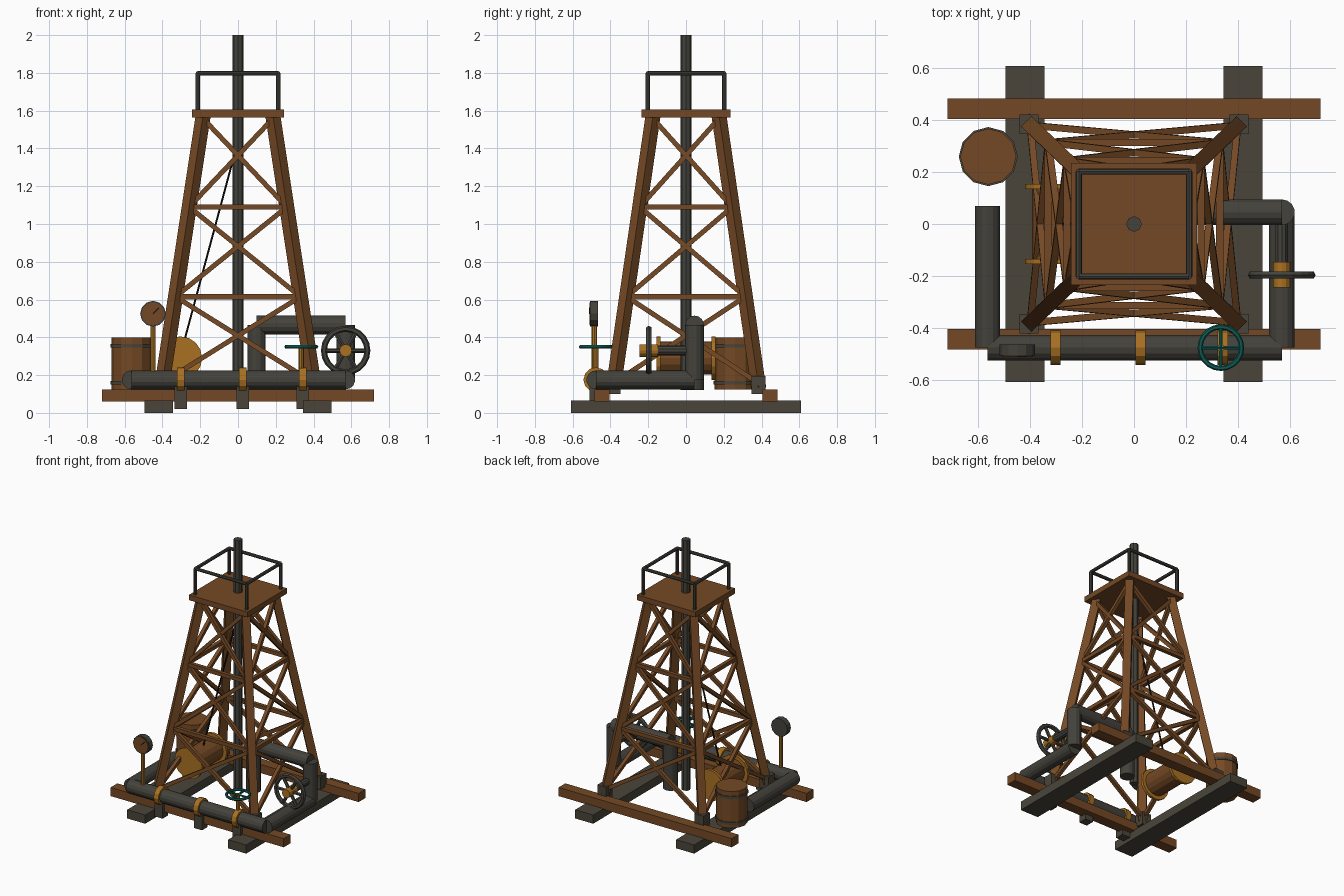
import bpy, bmesh, math
from mathutils import Vector, Matrix

if "Cube" in bpy.data.objects:
    bpy.data.objects.remove(bpy.data.objects["Cube"])


def mat(name, rgb):
    m = bpy.data.materials.new(name)
    m.diffuse_color = (*rgb, 1)
    m.use_nodes = True
    m.node_tree.nodes["Principled BSDF"].inputs["Base Color"].default_value = m.diffuse_color
    return m


WOOD = mat("brown wood", (0.175, 0.066, 0.018))
STONE = mat("dark skid grey", (0.068, 0.060, 0.042))
IRON = mat("pipe iron", (0.056, 0.054, 0.044))
BRASS = mat("brass", (0.40, 0.165, 0.016))
TEAL = mat("teal paint", (0.004, 0.105, 0.088))
BLACK = mat("black cable", (0.012, 0.011, 0.009))


def finish(bm, name, material):
    me = bpy.data.meshes.new(name)
    bmesh.ops.recalc_face_normals(bm, faces=bm.faces[:])
    bm.to_mesh(me)
    bm.free()
    ob = bpy.data.objects.new(name, me)
    me.materials.append(material)
    bpy.context.collection.objects.link(ob)
    return ob


def box(name, lo, hi, material):
    lo, hi = Vector(lo), Vector(hi)
    bm = bmesh.new()
    bmesh.ops.create_cube(bm, size=1, matrix=Matrix.Translation((lo + hi) / 2)
                          @ Matrix.Diagonal((*(hi - lo), 1)))
    return finish(bm, name, material)


def frame(a, b, side):
    """Matrix at the middle of a-b with local z along it and local x close to side."""
    z = (b - a).normalized()
    y = z.cross(Vector(side)).normalized()
    x = y.cross(z)
    m = Matrix((x, y, z)).transposed().to_4x4()
    m.translation = (a + b) / 2
    return m


def bar(name, a, b, w, side, material):
    a, b = Vector(a), Vector(b)
    bm = bmesh.new()
    bmesh.ops.create_cube(bm, size=1, matrix=frame(a, b, side)
                          @ Matrix.Diagonal((w, w, (b - a).length, 1)))
    return finish(bm, name, material)


def rod(name, a, b, r, material, n=12):
    a, b = Vector(a), Vector(b)
    side = (1, 0, 0) if abs((b - a).normalized().x) < 0.9 else (0, 1, 0)
    bm = bmesh.new()
    bmesh.ops.create_cone(bm, cap_ends=True, segments=n, radius1=r, radius2=r,
                          depth=(b - a).length, matrix=frame(a, b, side))
    return finish(bm, name, material)


def handwheel(name, c, axis, r, tube, spokes, material):
    """Torus rim with spokes, turning about the given axis."""
    c, axis = Vector(c), Vector(axis)
    m = frame(c - axis, c + axis, (1, 0, 0))
    bpy.ops.mesh.primitive_torus_add(major_radius=r, minor_radius=tube,
                                     major_segments=20, minor_segments=6)
    rim = bpy.context.object
    rim.name = name + "_rim"
    rim.data.transform(m)
    rim.data.materials.append(material)
    for i in range(spokes):
        t = 2 * math.pi * i / spokes
        rod(f"{name}_spoke_{i}", c, m @ Vector((r * math.cos(t), r * math.sin(t), 0)),
            tube * 0.75, material, 6)


# Base: two skids and two cross beams
for s in (-1, 1):
    box("skid", (s * 0.42 - 0.075, -0.61, 0), (s * 0.42 + 0.075, 0.61, 0.065), STONE)
    box("base_beam", (-0.72, s * 0.445 - 0.04, 0.06), (0.72, s * 0.445 + 0.04, 0.125), WOOD)


# Tower legs, with the corner point at any height
def corner(sx, sy, z):
    t = (z - 0.13) / 1.44
    return Vector((sx * (0.405 - 0.22 * t), sy * (0.385 - 0.21 * t), z))


for sx in (-1, 1):
    for sy in (-1, 1):
        bar("leg", corner(sx, sy, 0.13), corner(sx, sy, 1.58), 0.056, (sx, sy, 0), WOOD)
        box("leg_shoe", (sx * 0.405 - 0.037, sy * 0.385 - 0.037, 0.1),
            (sx * 0.405 + 0.037, sy * 0.385 + 0.037, 0.195), STONE)

# Cross bracing on the four sides
sides = [((-1, -1), (1, -1)), ((1, -1), (1, 1)), ((1, 1), (-1, 1)), ((-1, 1), (-1, -1))]
for p, q in sides:
    out = (p[0] + q[0], p[1] + q[1], 0)
    for z in (0.615, 1.09):
        bar("girt", corner(*p, z), corner(*q, z), 0.028, out, WOOD)
    for lo, hi in ((0.16, 0.615), (0.615, 1.09), (1.09, 1.56)):
        bar("brace", corner(*p, lo), corner(*q, hi), 0.026, out, WOOD)
        bar("brace", corner(*q, lo), corner(*p, hi), 0.026, out, WOOD)

# Top deck with railing
box("deck", (-0.243, -0.235, 1.565), (0.243, 0.235, 1.605), WOOD)
for p, q in sides:
    a, b = Vector((p[0] * 0.213, p[1] * 0.202, 1.6)), Vector((q[0] * 0.213, q[1] * 0.202, 1.6))
    up = Vector((0, 0, 0.197))
    rod("rail_post", a, a + up, 0.012, IRON, 8)
    rod("top_rail", a + up, b + up, 0.012, IRON, 8)

# Drill string, hoist cable and winch drum
rod("drill_pipe", (0, 0, 0.12), (0, 0, 2), 0.03, IRON, 8)
rod("hoist_cable", (-0.29, 0, 0.36), (-0.005, 0, 1.42), 0.006, BLACK, 6)
rod("winch_drum", (-0.305, -0.145, 0.29), (-0.305, 0.145, 0.29), 0.088, WOOD, 16)
for s in (-1, 1):
    rod("winch_flange", (-0.305, s * 0.145 - 0.01, 0.29), (-0.305, s * 0.145 + 0.01, 0.29),
        0.115, BRASS, 16)

# Pipework around the base
P = 0.175
runs = [((-0.565, 0.07, P), (-0.565, -0.477, P)), ((-0.565, -0.477, P), (0.57, -0.477, P)),
        ((0.57, -0.477, P), (0.57, 0.045, P)), ((0.57, 0.045, P), (0.57, 0.045, 0.465)),
        ((0.57, 0.045, 0.465), (0.098, 0.045, 0.465)), ((0.098, 0.045, 0.465), (0.098, 0.045, 0.12))]
for a, b in runs:
    rod("pipe", a, b, 0.05, IRON, 14)

# Pipe clamps and supports
for x in (-0.303, 0.025, 0.343):
    rod("pipe_clamp", (x - 0.02, -0.477, P), (x + 0.02, -0.477, P), 0.066, BRASS, 12)
    box("pipe_support", (x - 0.033, -0.51, 0.02), (x + 0.033, -0.445, 0.14), STONE)

# Teal valve on the front pipe
rod("valve_stem", (0.335, -0.477, 0.2), (0.335, -0.477, 0.355), 0.014, BRASS, 8)
handwheel("teal_valve", (0.335, -0.477, 0.35), (0, 0, 1), 0.08, 0.01, 4, TEAL)

# Large valve wheel on the riser
rod("wheel_shaft", (0.57, -0.16, 0.33), (0.57, 0.02, 0.33), 0.026, IRON, 10)
rod("wheel_hub", (0.57, -0.245, 0.33), (0.57, -0.147, 0.33), 0.033, BRASS, 12)
handwheel("large_valve", (0.57, -0.197, 0.33), (0, 1, 0), 0.115, 0.016, 6, IRON)

# Pressure gauge
rod("gauge_stem", (-0.45, -0.485, 0.2), (-0.45, -0.485, 0.48), 0.014, BRASS, 8)
rod("gauge_case", (-0.45, -0.507, 0.525), (-0.45, -0.465, 0.525), 0.068, IRON, 12)
rod("gauge_face", (-0.45, -0.511, 0.525), (-0.45, -0.505, 0.525), 0.06, WOOD, 12)
bar("gauge_needle", (-0.45, -0.511, 0.525), (-0.418, -0.511, 0.557), 0.006, (0, 1, 0), BLACK)

# Barrel with hoops
rod("barrel", (-0.562, 0.26, 0.125), (-0.562, 0.26, 0.4), 0.108, WOOD, 12)
for z in (0.16, 0.355):
    rod("barrel_hoop", (-0.562, 0.26, z - 0.01), (-0.562, 0.26, z + 0.01), 0.114, STONE, 12)
